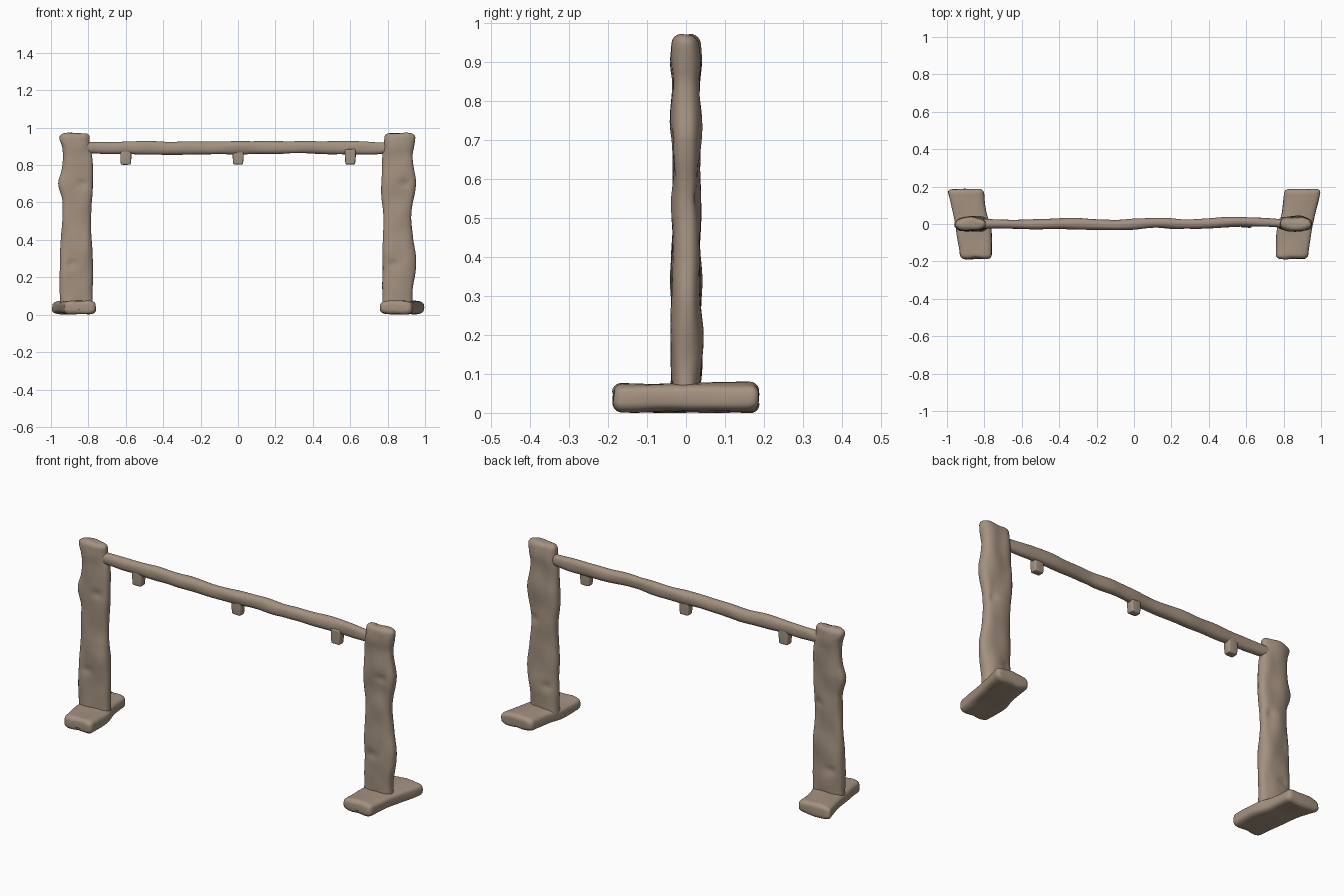
import bpy, bmesh, math
from mathutils import Vector, noise

if "Cube" in bpy.data.objects:
    bpy.data.objects.remove(bpy.data.objects["Cube"])

wood = bpy.data.materials.new("weathered_wood")
wood.diffuse_color = (0.37, 0.285, 0.215, 1)
wood.use_nodes = True
wood.node_tree.nodes["Principled BSDF"].inputs["Base Color"].default_value = wood.diffuse_color


def sample(keys, t):
    """Smooth (Catmull-Rom) interpolation of profile keys (t, amin, amax, bmin, bmax)."""
    i = 0
    while i < len(keys) - 2 and t > keys[i + 1][0]:
        i += 1
    p1, p2 = keys[i], keys[i + 1]
    p0, p3 = keys[max(i - 1, 0)], keys[min(i + 2, len(keys) - 1)]
    d = p2[0] - p1[0]
    u = (t - p1[0]) / d
    out = []
    for k in range(1, 5):
        m1 = (p2[k] - p0[k]) / (p2[0] - p0[0]) * d
        m2 = (p3[k] - p1[k]) / (p3[0] - p1[0]) * d
        out.append((2*u**3 - 3*u**2 + 1) * p1[k] + (u**3 - 2*u**2 + u) * m1
                   + (3*u**2 - 2*u**3) * p2[k] + (u**3 - u**2) * m2)
    return out


def log(name, axis, keys, power, r, rough, steps=60, n=32, dents=()):
    """Loft a rounded, slightly rough timber along an axis; r rounds the ends."""
    t0, t1 = keys[0][0], keys[-1][0]
    ends = [r * (1 - math.cos(math.pi / 2 * k / 5)) for k in range(5)] if r else [0]
    length = t1 - t0 - 2 * r
    mids = [t0 + r + length * k / steps for k in range(steps + 1)]
    ts = [t0 + e for e in ends if r] + mids + [t1 - e for e in reversed(ends) if r]
    bm = bmesh.new()
    rings = []
    for t in ts:
        a0, a1, b0, b1 = sample(keys, t)
        e = min(t - t0, t1 - t)
        cut = r - math.sqrt(max(r*r - (r - e)**2, 0)) if r and e < r else 0
        ha, hb = (a1 - a0) / 2 - cut, (b1 - b0) / 2 - cut
        ring = []
        for k in range(n):
            w = 2 * math.pi * k / n
            c, s = math.cos(w), math.sin(w)
            a = (a0 + a1) / 2 + ha * math.copysign(abs(c) ** (2 / power), c)
            b = (b0 + b1) / 2 + hb * math.copysign(abs(s) ** (2 / power), s)
            co = [a, b]
            co.insert(axis, t)
            ring.append(bm.verts.new(co))
        rings.append(ring)
    for p, q in zip(rings, rings[1:]):
        for k in range(n):
            bm.faces.new((p[k], p[(k+1) % n], q[(k+1) % n], q[k]))
    bm.faces.new(rings[0])
    bm.faces.new(rings[-1])
    bmesh.ops.recalc_face_normals(bm, faces=bm.faces)
    bm.normal_update()
    # hewn surface: grain stretched along the timber, plus knot dents
    moves = []
    for v in bm.verts:
        q = v.co * 16
        q[axis] *= 0.45
        d = rough * noise.noise(q + Vector((3, 7, 1)))
        for x, y, z, rad, depth in dents:
            d -= depth * math.exp(-((v.co - Vector((x, y, z))).length / rad) ** 2)
        moves.append(v.normal * d)
    for v, m in zip(bm.verts, moves):
        v.co += m
        v.co.z = max(v.co.z, 0)
    me = bpy.data.meshes.new(name)
    bm.to_mesh(me)
    bm.free()
    me.materials.append(wood)
    ob = bpy.data.objects.new(name, me)
    bpy.context.collection.objects.link(ob)
    bpy.context.view_layer.objects.active = ob
    ob.select_set(True)
    bpy.ops.object.shade_smooth_by_angle(angle=math.radians(50))
    ob.select_set(False)
    return ob


# Upright posts: outline per height (z, xmin, xmax), thickness shared
def thickness(z):
    return sample([(0, .036, 0, 0, 0), (.2, .042, 0, 0, 0), (.35, .036, 0, 0, 0),
                   (.5, .038, 0, 0, 0), (.6, .035, 0, 0, 0), (.73, .038, 0, 0, 0),
                   (.82, .033, 0, 0, 0), (.9, .037, 0, 0, 0), (.97, .031, 0, 0, 0)], z)[0]


left = [(.03, -.95, -.78), (.26, -.953, -.776), (.42, -.945, -.78), (.6, -.937, -.783),
        (.7, -.96, -.78), (.77, -.945, -.78), (.85, -.935, -.78), (.9, -.938, -.786),
        (.94, -.953, -.788), (.97, -.95, -.79)]
right = [(.03, .77, .935), (.15, .772, .935), (.28, .77, .952), (.42, .776, .935),
         (.6, .774, .93), (.72, .769, .955), (.85, .775, .931), (.9, .784, .936),
         (.95, .785, .946), (.97, .787, .945)]
for name, prof, x in (("left_post", left, -.86), ("right_post", right, .86)):
    keys = [(z, a, b, -thickness(z), thickness(z)) for z, a, b in prof]
    knots = [(x + dx, side * .038, z, .022, .009)
             for dx, side, z in ((.03, -1, .7), (-.03, -1, .27), (.04, 1, .55), (-.04, 1, .2))]
    log(name, 2, keys, 2.6, .022, .009, steps=80, dents=knots)

# Feet: skewed slabs, mirrored left and right
foot = [(-.186, -.93, -.76), (-.1, -.94, -.76), (-.02, -.952, -.765),
        (.06, -.97, -.79), (.186, -1.0, -.805)]
for name, s in (("left_foot", -1), ("right_foot", 1)):
    keys = [(y, min(-s*a, -s*b), max(-s*a, -s*b), .002, .076) for y, a, b in foot]
    groove = [(s * .85, -.186, z, .014, .008) for z in (.02, .045, .07)]
    log(name, 1, keys, 3.6, .022, .006, steps=36, n=40, dents=groove)

# Wavy cross beam running between the posts
beam = [(-.83, -.022, .026, .862, .92), (-.55, -.03, .024, .857, .928),
        (-.32, -.027, .03, .858, .926), (-.08, -.034, .02, .855, .926),
        (.12, -.022, .034, .858, .928), (.3, -.028, .026, .862, .927),
        (.58, -.014, .039, .857, .928), (.83, -.022, .026, .86, .922)]
log("cross_beam", 0, beam, 2.3, 0, .006, steps=90, dents=[(.28, -.02, .89, .03, .005)])

# Short hanging pegs under the beam
for name, x in (("left_peg", -.6), ("middle_peg", 0), ("right_peg", .6)):
    keys = [(.803, x - .026, x + .026, -.02, .02), (.84, x - .029, x + .029, -.021, .021),
            (.885, x - .028, x + .028, -.02, .02)]
    log(name, 2, keys, 6, .006, .003, steps=8, n=24)
